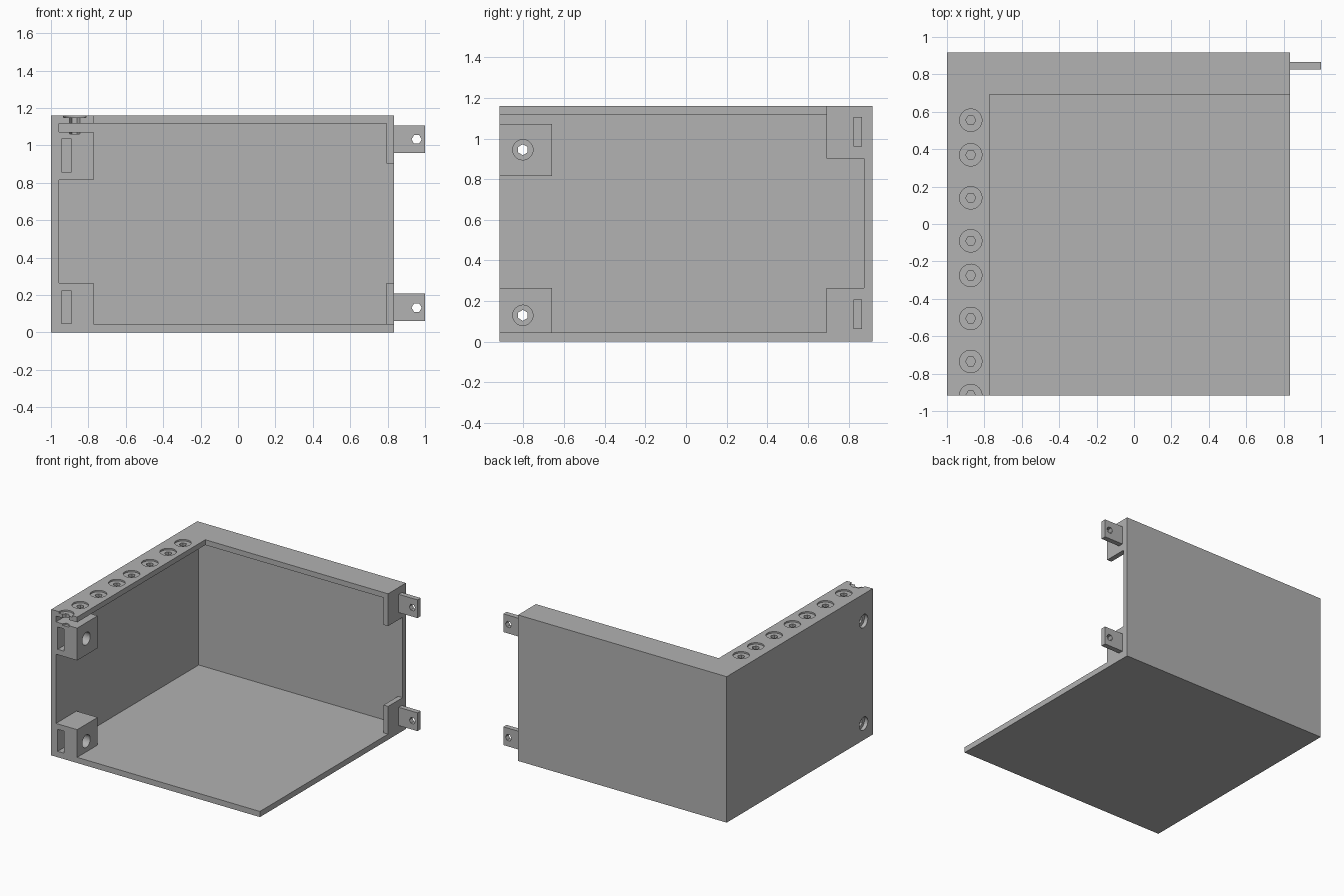
import bpy
from math import pi

cube = bpy.data.objects.get("Cube")
if cube:
    bpy.data.objects.remove(cube, do_unlink=True)

grey = bpy.data.materials.new("plain grey")
grey.use_nodes = True
colour = (0.445, 0.445, 0.445, 1)
grey.diffuse_color = colour
grey.node_tree.nodes["Principled BSDF"].inputs["Base Color"].default_value = colour


def box(name, x, y, z):
    """Box spanning the given (low, high) ranges."""
    centre = [(a + b) / 2 for a, b in (x, y, z)]
    bpy.ops.mesh.primitive_cube_add(size=1, location=centre)
    ob = bpy.context.object
    ob.name = name
    ob.scale = [b - a for a, b in (x, y, z)]
    bpy.ops.object.transform_apply(location=True, rotation=True, scale=True)
    ob.data.materials.append(grey)
    return ob


def rod(axis, centre, radius, length, sides=6):
    """Cylinder centred on a point and lying along one axis."""
    turn = {"x": (0, pi / 2, 0), "y": (pi / 2, 0, 0), "z": (0, 0, 0)}[axis]
    bpy.ops.mesh.primitive_cylinder_add(vertices=sides, radius=radius, depth=length)
    ob = bpy.context.object
    ob.rotation_euler = (0, 0, pi / 6)
    bpy.ops.object.transform_apply(location=True, rotation=True, scale=True)
    ob.rotation_euler = turn
    ob.location = centre
    ob.data.materials.append(grey)
    return ob


def combine(target, tool, operation):
    mod = target.modifiers.new("shape", "BOOLEAN")
    mod.solver = "EXACT"
    mod.operation = operation
    mod.object = tool
    bpy.context.view_layer.objects.active = target
    bpy.ops.object.modifier_apply(modifier=mod.name)
    bpy.data.objects.remove(tool, do_unlink=True)


def cut(target, tool):
    combine(target, tool, "DIFFERENCE")


LEFT, RIGHT = -1.0, 0.835
FRONT, BACK = -0.917, 0.917
TOP, WALL = 1.16, 0.042
RIM_X, RIM_Y = -0.772, 0.692
FLOOR = 0.045

# Floor, two walls and the top rim, hollowed from one block
shell = box("corner_case", (LEFT, RIGHT), (FRONT, BACK), (0, TOP))
cut(shell, box("hollow", (LEFT + WALL, 2), (-2, BACK - WALL), (FLOOR, TOP - WALL)))
cut(shell, box("opening", (RIM_X, 2), (-2, RIM_Y), (1, 2)))

# Mounting blocks at the front edge and end plates on the back wall
for low, high in ((0.02, 0.265), (0.815, 1.072)):
    combine(shell, box("block", (-0.98, RIM_X), (FRONT, -0.66), (low, high)), "UNION")
for low, high in ((0.02, 0.265), (0.903, 1.14)):
    combine(shell, box("end_plate", (0.795, RIGHT), (RIM_Y, 0.9), (low, high)), "UNION")

# Tab slots and bolt holes through the mounting blocks
for hole_z, low, high in ((0.13, 0.047, 0.222), (0.945, 0.858, 1.035)):
    cut(shell, box("slot", (-0.943, -0.89), (-1, -0.73), (low, high)))
    cut(shell, rod("x", (-0.88, -0.803, hole_z), 0.027, 0.5))
    cut(shell, rod("x", (LEFT, -0.803, hole_z), 0.052, 0.06, 32))
    cut(shell, rod("x", (RIM_X, -0.803, hole_z), 0.05, 0.12, 32))

# Row of recessed bolt holes along the top rim
for y in (0.555, 0.37, 0.14, -0.09, -0.275, -0.505, -0.735, FRONT):
    cut(shell, rod("z", (-0.873, y, TOP), 0.06, 0.024, 32))
    cut(shell, rod("z", (-0.873, y, TOP), 0.027, 0.2))

# Joining tabs that stick out past the back wall
for name, low, hole_z in (("lower_tab", 0.062, 0.132), ("upper_tab", 0.96, 1.032)):
    tab = box(name, (0.82, 1.0), (0.825, 0.865), (low, low + 0.145))
    cut(tab, rod("y", (0.955, 0.845, hole_z), 0.027, 0.2))
